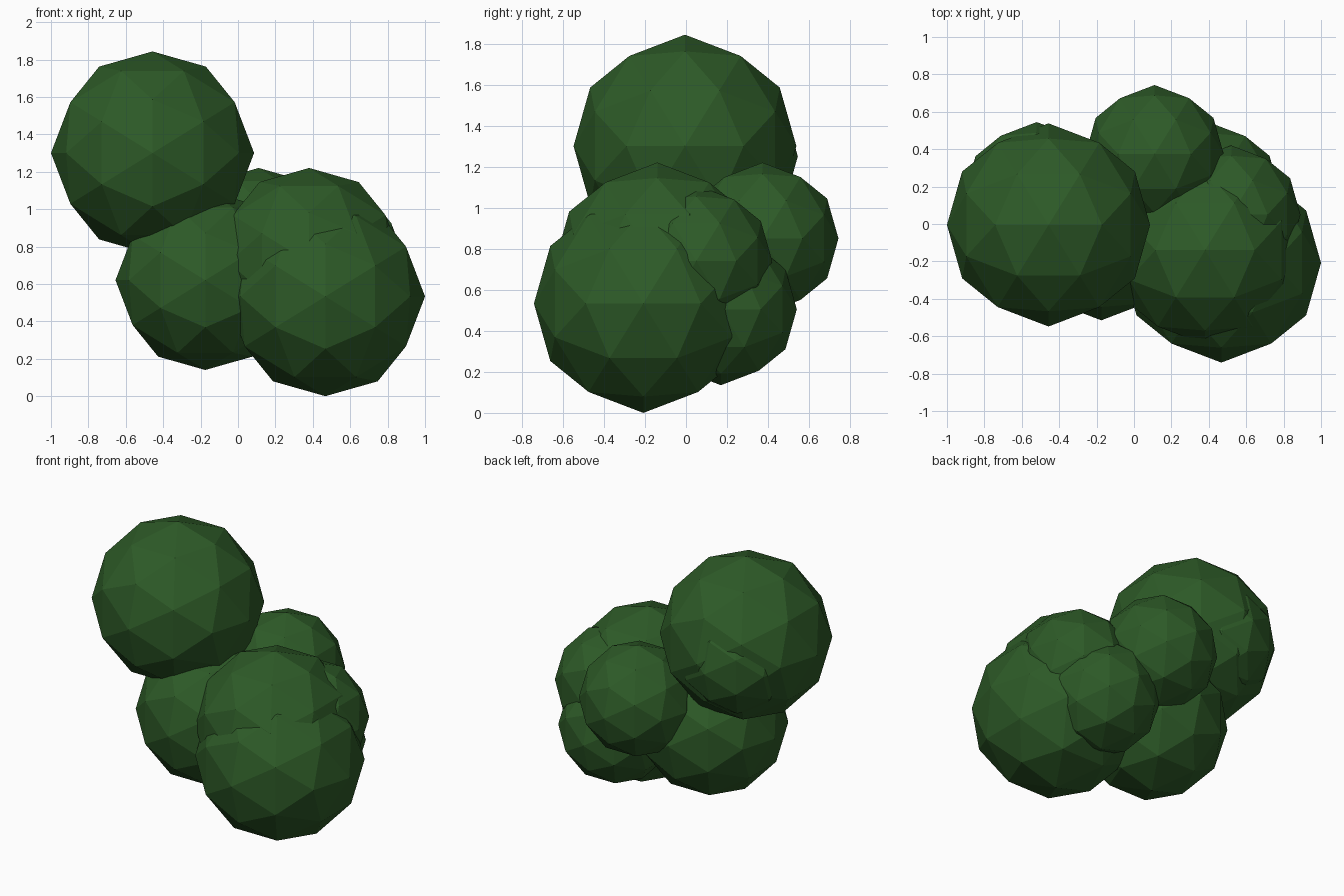
import bpy, bmesh
from mathutils import Vector
from itertools import combinations

if "Cube" in bpy.data.objects:
    bpy.data.objects.remove(bpy.data.objects["Cube"])

green = bpy.data.materials.new("leaf_green")
green.diffuse_color = (0.0262, 0.1022, 0.0203, 1)
green.use_nodes = True
green.node_tree.nodes["Principled BSDF"].inputs["Base Color"].default_value = green.diffuse_color

# Unit geodesic ball: 12 icosahedron corners plus pushed-out edge midpoints
PHI = (1 + 5 ** 0.5) / 2
corners = []
for a in (-1, 1):
    for b in (-PHI, PHI):
        corners += [Vector((a, 0, b)), Vector((0, b, a)), Vector((b, a, 0))]
mids = [(p + q) / 2 for p, q in combinations(corners, 2) if (p - q).length < 2.1]
points = [p.normalized() for p in corners + mids]


def leaf_ball(name, centre, radius):
    bm = bmesh.new()
    for p in points:
        bm.verts.new(p * radius)
    bmesh.ops.convex_hull(bm, input=bm.verts[:])
    bmesh.ops.recalc_face_normals(bm, faces=bm.faces[:])
    mesh = bpy.data.meshes.new(name)
    bm.to_mesh(mesh)
    bm.free()
    mesh.materials.append(green)
    obj = bpy.data.objects.new(name, mesh)
    obj.location = centre
    bpy.context.collection.objects.link(obj)


# Large leaf clumps
leaf_ball("top_left_clump", (-0.457, -0.005, 1.30), 0.543)
leaf_ball("front_right_clump", (0.467, -0.208, 0.533), 0.533)
leaf_ball("upper_right_clump", (0.38, -0.14, 0.715), 0.505)
leaf_ball("lower_left_clump", (-0.175, -0.035, 0.62), 0.48)

# Small filler clumps
leaf_ball("back_clump", (0.11, 0.373, 0.85), 0.37)
leaf_ball("lower_back_right_clump", (0.41, 0.17, 0.505), 0.37)
leaf_ball("right_side_clump", (0.52, 0.05, 0.74), 0.37)
leaf_ball("top_back_clump", (-0.52, 0.16, 1.25), 0.385)
